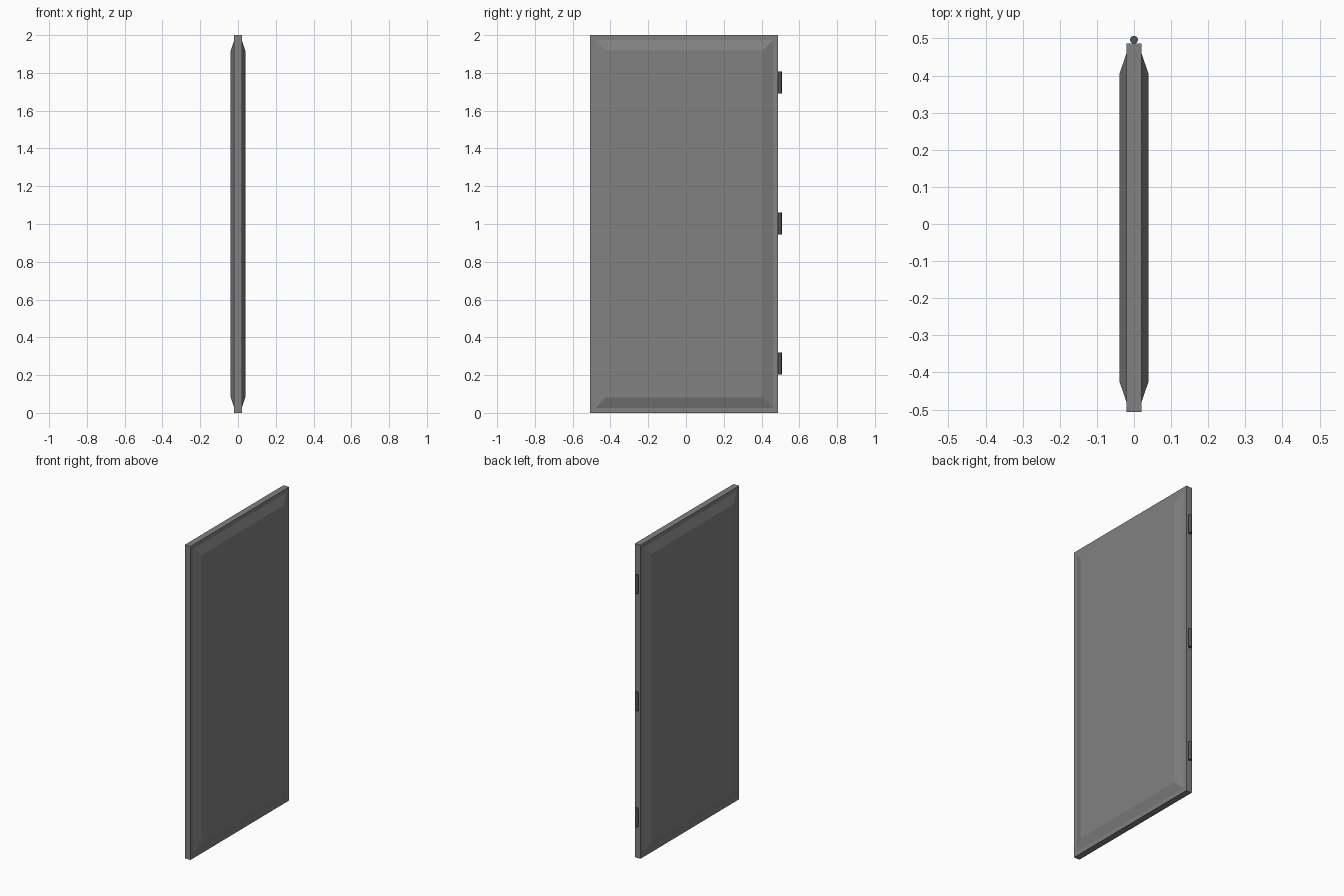
import bpy, bmesh, math

if "Cube" in bpy.data.objects:
    bpy.data.objects.remove(bpy.data.objects["Cube"])


def material(name, v):
    m = bpy.data.materials.new(name)
    m.diffuse_color = (v, v, v, 1)
    m.use_nodes = True
    m.node_tree.nodes["Principled BSDF"].inputs["Base Color"].default_value = m.diffuse_color
    return m


GREY = material("door grey", 0.22)
DARK = material("hinge dark grey", 0.09)
CY = -0.01  # centre line of the door leaf


def finish(name, bm, mat):
    bmesh.ops.recalc_face_normals(bm, faces=bm.faces)
    me = bpy.data.meshes.new(name)
    bm.to_mesh(me)
    bm.free()
    me.materials.append(mat)
    ob = bpy.data.objects.new(name, me)
    bpy.context.collection.objects.link(ob)
    return ob


# Door leaf: box with a raised, sloped panel on both broad faces
bm = bmesh.new()
bmesh.ops.create_cube(bm, size=1)
for v in bm.verts:
    v.co = (v.co.x * 0.04, v.co.y * 0.994 + CY, v.co.z * 2 + 1)
for side in (-1, 1):
    face = next(f for f in bm.faces if f.normal.x * side > 0.9 and f.calc_area() > 1)
    bmesh.ops.inset_region(bm, faces=[face], thickness=0.037)
    bmesh.ops.inset_region(bm, faces=[face], thickness=0.079)
    for v in face.verts:
        v.co.x = side * 0.039
finish("door_leaf", bm, GREY)

# Three hinge barrels along the +y edge
for i, z in enumerate((0.262, 1.003, 1.75)):
    bm = bmesh.new()
    bmesh.ops.create_cone(bm, cap_ends=True, segments=16, radius1=0.0105,
                          radius2=0.0105, depth=0.116)
    bmesh.ops.translate(bm, verts=bm.verts, vec=(0, 0.4965, z))
    ob = finish(f"hinge_{i + 1}", bm, DARK)
    bpy.ops.object.select_all(action='DESELECT')
    bpy.context.view_layer.objects.active = ob
    ob.select_set(True)
    bpy.ops.object.shade_smooth_by_angle(angle=math.radians(40))
